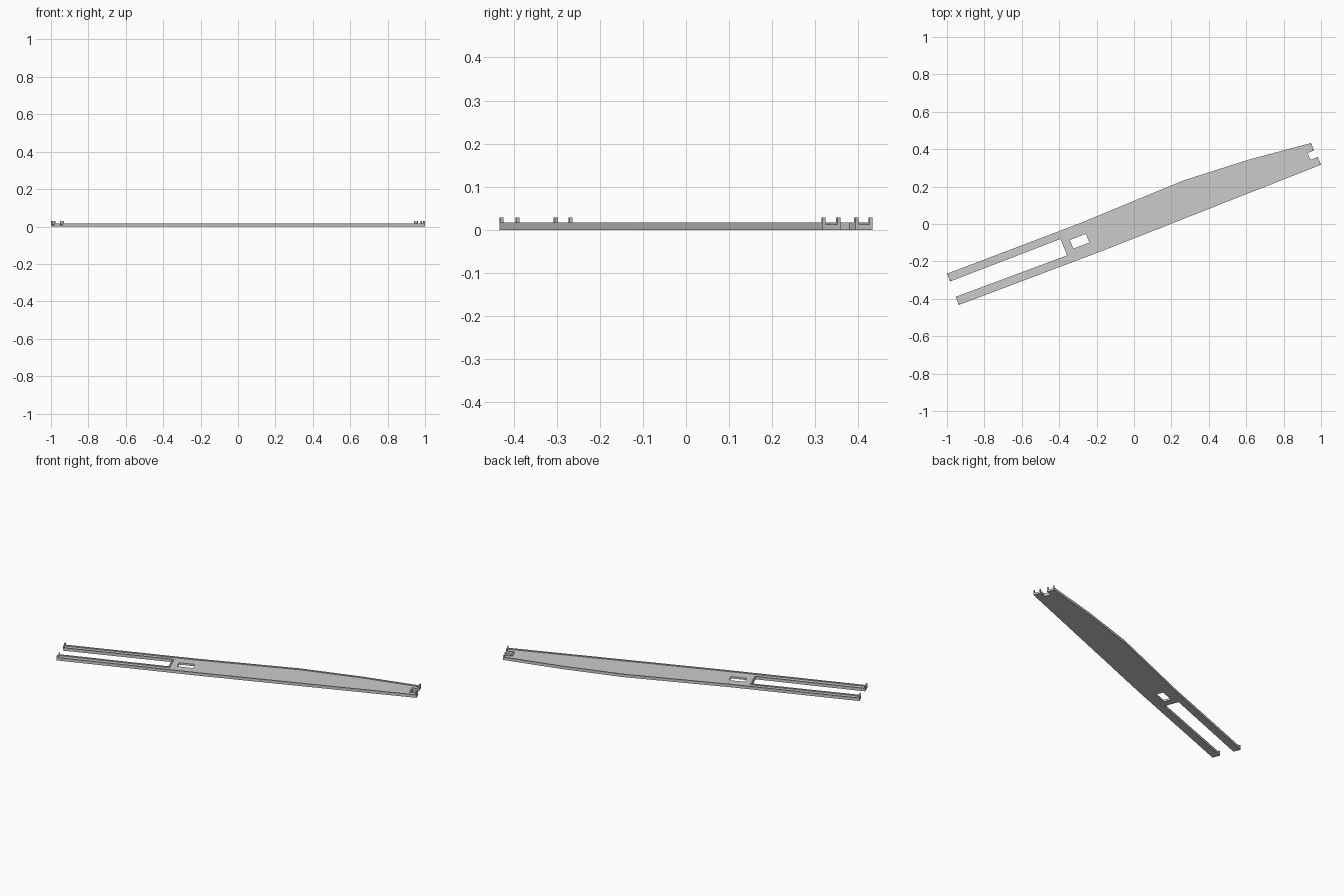
import bpy, bmesh
from mathutils import Vector

if "Cube" in bpy.data.objects:
    bpy.data.objects.remove(bpy.data.objects["Cube"])

FLOOR, RIM, POST, W = 0.012, 0.0175, 0.029, 0.0075

# Plan outline as four counter-clockwise runs; the gaps between runs are the open ends
RUNS = [
    [(-0.937, -0.433), (-0.16, -0.14), (1.0, 0.317)],
    [(0.982, 0.358), (0.943, 0.343), (0.928, 0.379), (0.963, 0.393)],
    [(0.947, 0.433), (0.61, 0.343), (0.265, 0.233), (-0.3, 0.0), (-1.0, -0.266)],
    [(-0.983, -0.307), (-0.393, -0.08), (-0.358, -0.168), (-0.953, -0.389)],
]
WINDOW = [(-0.343, -0.086), (-0.258, -0.053), (-0.238, -0.099), (-0.324, -0.131)]


def finish(bm, name, z0, z1):
    """Extrude a flat shape to z1 and make it an object."""
    ext = bmesh.ops.extrude_face_region(bm, geom=bm.faces[:])
    up = [v for v in ext["geom"] if isinstance(v, bmesh.types.BMVert)]
    bmesh.ops.translate(bm, verts=up, vec=(0, 0, z1 - z0))
    bmesh.ops.recalc_face_normals(bm, faces=bm.faces[:])
    me = bpy.data.meshes.new(name)
    bm.to_mesh(me)
    bm.free()
    ob = bpy.data.objects.new(name, me)
    bpy.context.collection.objects.link(ob)


def plate(name, loops, z1):
    bm = bmesh.new()
    edges = []
    for loop in loops:
        vs = [bm.verts.new((x, y, 0)) for x, y in loop]
        edges += [bm.edges.new((vs[i - 1], vs[i])) for i in range(len(vs))]
    bmesh.ops.triangle_fill(bm, edges=edges, use_beauty=True, normal=(0, 0, 1))
    finish(bm, name, 0, z1)


def strip(name, run, z0, z1):
    """Thin wall on the inner (left) side of a run, with mitred corners."""
    pts = [Vector(p) for p in run]
    dirs = [(b - a).normalized() for a, b in zip(pts, pts[1:])]
    norms = [Vector((-d.y, d.x)) for d in dirs]
    bm = bmesh.new()
    pairs = []
    for i, p in enumerate(pts):
        a, b = norms[max(i - 1, 0)], norms[min(i, len(norms) - 1)]
        q = p + (a + b) * (W / (1 + a.dot(b)))
        pairs.append([bm.verts.new((v.x, v.y, z0)) for v in (p, q)])
    for (a, b), (c, d) in zip(pairs, pairs[1:]):
        bm.faces.new((a, c, d, b))
    finish(bm, name, z0, z1)


# Flat body with fork, notch and window
plate("body_plate", [sum(RUNS, []), WINDOW], FLOOR)

# Raised edges, with a small upright post where each one ends
for name, run in zip(("lower_side", "notch", "upper_side", "fork"), RUNS):
    strip(name + "_rim", run, FLOOR, RIM)
    a, b, c, d = (Vector(run[i]) for i in (0, 1, -2, -1))
    strip(name + "_start_post", [a, a + (b - a).normalized() * W], RIM, POST)
    strip(name + "_end_post", [d + (c - d).normalized() * W, d], RIM, POST)
